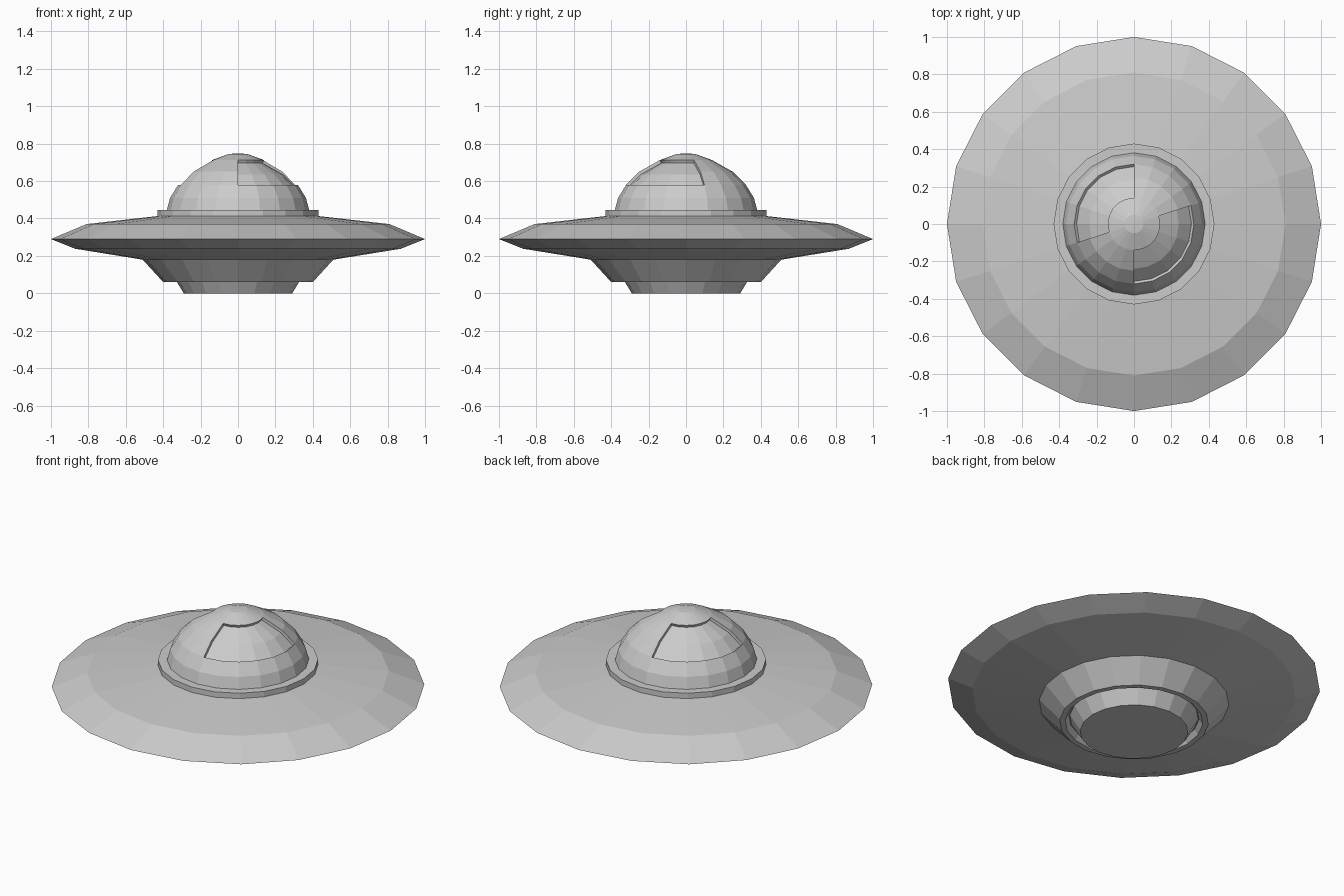
import bpy, bmesh, math

if "Cube" in bpy.data.objects:
    bpy.data.objects.remove(bpy.data.objects["Cube"])

SIDES = 20


def lathe(name, profile):
    """Spin an (r, z) profile about z into a flat-shaded object; end points on r=0 become poles."""
    bm = bmesh.new()
    rings = []
    for r, z in profile:
        if r == 0:
            rings.append([bm.verts.new((0, 0, z))] * SIDES)
        else:
            rings.append([bm.verts.new((r * math.cos(2 * math.pi * i / SIDES),
                                        r * math.sin(2 * math.pi * i / SIDES), z))
                          for i in range(SIDES)])
    for a, b in zip(rings, rings[1:]):
        for i in range(SIDES):
            j = (i + 1) % SIDES
            corners = list(dict.fromkeys((a[i], a[j], b[j], b[i])))
            bm.faces.new(corners)
    bmesh.ops.recalc_face_normals(bm, faces=bm.faces)
    mesh = bpy.data.meshes.new(name)
    bm.to_mesh(mesh)
    bm.free()
    obj = bpy.data.objects.new(name, mesh)
    bpy.context.collection.objects.link(obj)
    return obj


# Disc with the lower bowl and the groove around the base plug
lathe("saucer_hull", [(0, 0.415), (0.43, 0.413), (0.81, 0.37), (1.0, 0.29),
                      (0.87, 0.238), (0.51, 0.18), (0.40, 0.06), (0.37, 0.06),
                      (0.35, 0.09), (0, 0.09)])

# Base plug
lathe("base_plug", [(0, 0.09), (0.345, 0.09), (0.29, 0), (0, 0)])

# Collar under the dome
lathe("dome_collar", [(0, 0.40), (0.43, 0.40), (0.43, 0.445), (0, 0.445)])

# Dome
dome = lathe("dome", [(0, 0.43), (0.385, 0.43), (0.363, 0.51), (0.32, 0.58),
                      (0.25, 0.65), (0.14, 0.712), (0.05, 0.745), (0, 0.748)])

# Two recessed windows on opposite sides, six facets wide
bm = bmesh.new()
bm.from_mesh(dome.data)
for start in (-90, 90):
    window = []
    for f in bm.faces:
        c = f.calc_center_median()
        angle = (math.degrees(math.atan2(c.y, c.x)) - start) % 360
        if 0.58 < c.z < 0.712 and angle < 108:
            window.append(f)
    bmesh.ops.inset_region(bm, faces=window, thickness=0.001, depth=-0.017,
                           use_boundary=True, use_even_offset=True)
bm.to_mesh(dome.data)
bm.free()
